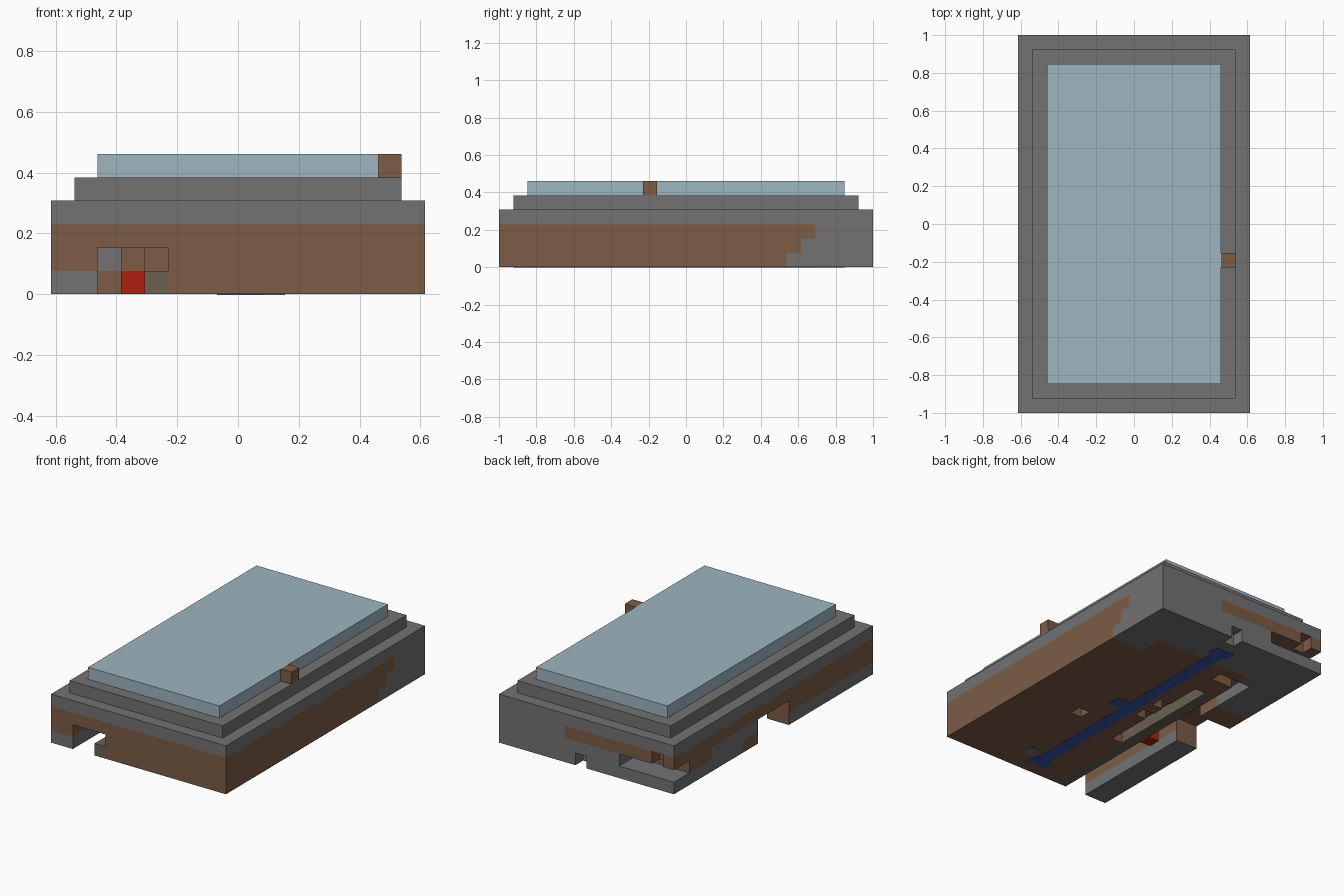
import bpy, bmesh
from mathutils import Vector

if "Cube" in bpy.data.objects:
    bpy.data.objects.remove(bpy.data.objects["Cube"], do_unlink=True)

U = 2 / 26                 # block unit
W, D, H = 16, 26, 4        # body size in units


def material(name, rgb):
    m = bpy.data.materials.new(name)
    m.use_nodes = True
    m.diffuse_color = (*rgb, 1)
    m.node_tree.nodes["Principled BSDF"].inputs["Base Color"].default_value = (*rgb, 1)
    return m


GREY = material("stone grey", (0.17, 0.17, 0.17))
BROWN = material("earth brown", (0.20, 0.107, 0.06))
TAN = material("grey brown", (0.15, 0.12, 0.085))
RED = material("red", (0.42, 0.014, 0.005))
PALE = material("pale blue", (0.34, 0.467, 0.527))
BLUE = material("royal blue", (0.038, 0.09, 0.40))
BODY_MATS = [GREY, BROWN, TAN, RED]


def finish(name, bm, mats):
    mesh = bpy.data.meshes.new(name)
    bm.to_mesh(mesh)
    bm.free()
    for m in mats:
        mesh.materials.append(m)
    obj = bpy.data.objects.new(name, mesh)
    bpy.context.collection.objects.link(obj)
    return obj


def point(a, b, k):
    """Units counted from the left side, the back and the ground."""
    return Vector(((W / 2 - a) * U, (D / 2 - b) * U, k * U))


def block(name, lo, hi, mat):
    bm = bmesh.new()
    bmesh.ops.create_cube(bm, size=1)
    p, q = point(*lo), point(*hi)
    for v in bm.verts:
        v.co = Vector((p[i] + (q[i] - p[i]) * (v.co[i] + 0.5) for i in range(3)))
    bmesh.ops.recalc_face_normals(bm, faces=bm.faces)
    return finish(name, bm, [mat])


def cells(a0, a1, b0, b1, k0, k1):
    return {(a, b, k) for a in range(a0, a1) for b in range(b0, b1) for k in range(k0, k1)}


# Body with its underside cavities
solid = cells(0, W, 0, D, 0, H)
solid -= cells(7, 8, 0, 1, 0, 1)        # small back notch
solid -= cells(11, 16, 0, 2, 1, 2)      # back corner slot
solid -= cells(14, 15, 0, 1, 2, 3)      # step in slot ceiling
solid -= cells(12, 16, 11, 15, 0, 2)    # side opening
solid -= cells(12, 14, 15, 26, 0, 2)    # tunnel to the front
solid -= cells(11, 12, 20, 26, 1, 2)    # tunnel ledge
solid -= cells(10, 11, 8, 18, 0, 1)     # trench underneath
solid -= cells(10, 13, 5, 6, 0, 1)
solid -= cells(12, 13, 5, 11, 0, 1)
solid -= cells(5, 6, 16, 17, 0, 1)      # pits
solid -= cells(9, 10, 11, 12, 0, 1) | cells(9, 10, 13, 14, 0, 1)
solid |= cells(12, 13, 16, 17, 0, 2)    # post inside the tunnel


def colour(a, b, k, n):
    if k == 3:
        return 1 if n[2] < 0 else 0
    if (a, b, k) == (12, 16, 0):
        return 3
    if a == 11 and k == 0 and b >= 8:
        return 2
    if k == 2:
        return int(b >= 4 or a >= 6)
    if a >= 12:
        if n[1] < 0 and b == 15:
            return 1
        if k == 0:
            return int(9 <= b < 15)
        return int(b >= 11 or 2 <= b < 5)
    start = 6 - k
    if k == 0 and a >= 3:
        start = 4
    return int(b >= start)


DIRS = [(1, 0, 0), (-1, 0, 0), (0, 1, 0), (0, -1, 0), (0, 0, 1), (0, 0, -1)]


def build_body():
    bm = bmesh.new()
    corners = {}

    def vert(c):
        if c not in corners:
            corners[c] = bm.verts.new(point(*c))
        return corners[c]

    for cell in sorted(solid):
        for n in DIRS:
            if tuple(c + d for c, d in zip(cell, n)) in solid:
                continue
            axis = next(i for i in range(3) if n[i])
            u, v = [i for i in range(3) if i != axis]
            ring = []
            for du, dv in ((0, 0), (1, 0), (1, 1), (0, 1)):
                c = list(cell)
                c[axis] += max(n[axis], 0)
                c[u] += du
                c[v] += dv
                ring.append(vert(tuple(c)))
            f = bm.faces.new(ring)
            f.normal_update()
            if f.normal.dot(Vector((-n[0], -n[1], n[2]))) < 0:
                f.normal_flip()
            f.material_index = colour(*cell, n)
    # Merge flat regions of one colour
    bmesh.ops.dissolve_limit(bm, angle_limit=0.01, verts=bm.verts[:],
                             edges=bm.edges[:], delimit={'MATERIAL'})
    bmesh.ops.triangulate(bm, faces=[f for f in bm.faces if len(f.verts) > 4])
    return finish("body", bm, BODY_MATS)


build_body()

# Stepped top
block("upper_step", (1, 1, 4), (15, 25, 5), GREY)
block("top_slab", (2, 2, 5), (14, 24, 6), PALE)
block("side_knob", (1, 15, 5), (2, 16, 6), BROWN)

# Painted strip underneath
T = 0.03
block("strip", (7.45, 2, -T), (8.55, 25, T), BLUE)
block("strip_back_end", (7.1, 2, -T), (8.9, 3, T), BLUE)
block("strip_front_end", (7.2, 24, -T), (8.9, 25, T), BLUE)
block("strip_branch", (6.3, 12.9, -T), (7.5, 14, T), BLUE)
block("grey_patch", (6, 23, -T), (7, 24, T), GREY)
